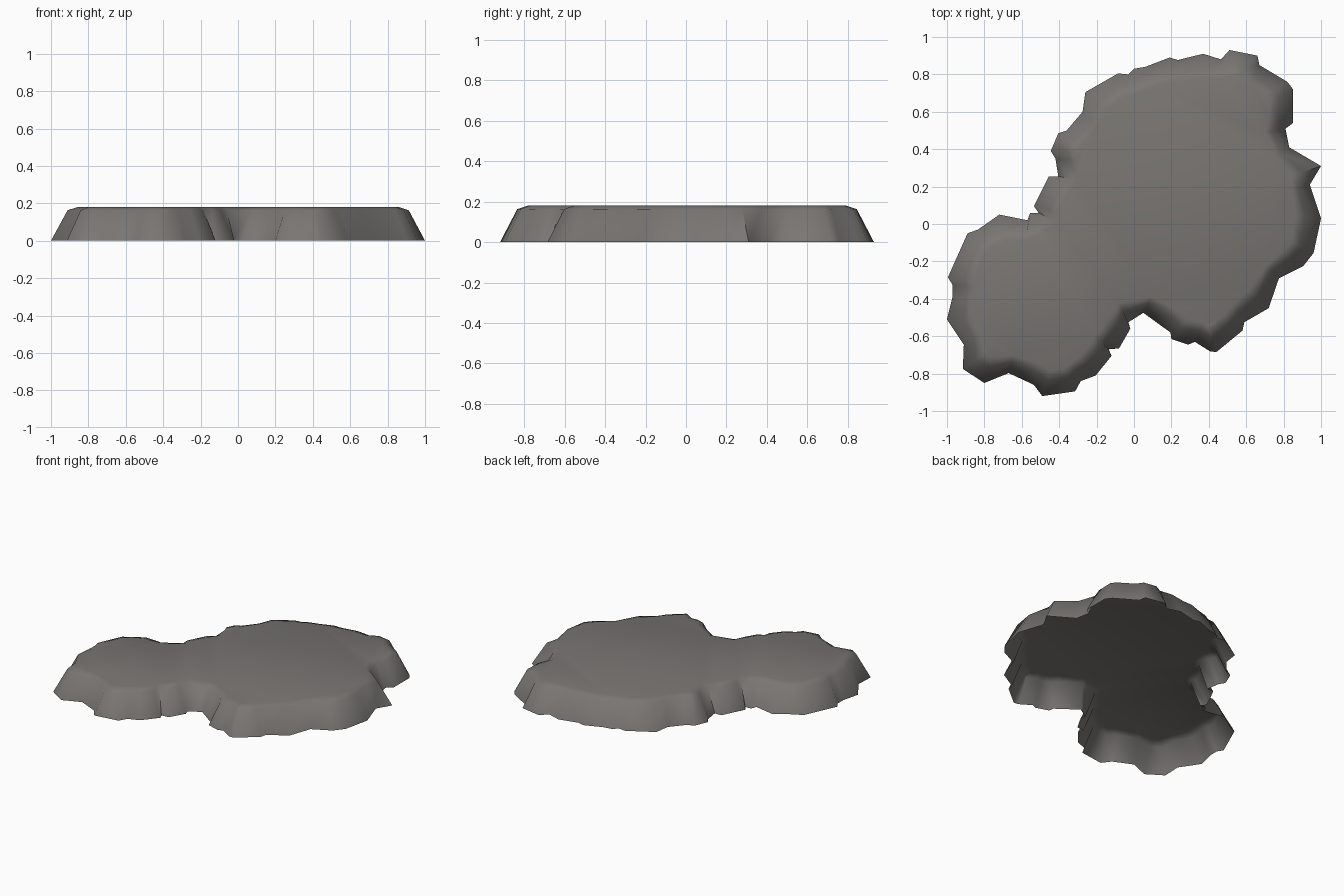
import bpy, bmesh, math
from mathutils import Vector

if "Cube" in bpy.data.objects:
    bpy.data.objects.remove(bpy.data.objects["Cube"])

# Ragged ground outline, counter-clockwise
OUTLINE = [
    (1.0, .31), (.83, .41), (.81, .51), (.85, .54), (.85, .72), (.82, .76), (.67, .85),
    (.66, .9), (.51, .93), (.465, .88), (.37, .91), (.235, .877), (.19, .89), (.06, .84),
    (0, .83), (-.03, .8), (-.085, .805), (-.26, .705), (-.275, .6), (-.36, .5),
    (-.405, .485), (-.445, .39), (-.42, .35), (-.405, .255), (-.455, .255), (-.535, .095),
    (-.51, .06), (-.555, .06), (-.57, .02), (-.72, .05), (-.835, -.03), (-.89, -.05),
    (-.995, -.285), (-.97, -.325), (-.97, -.39), (-1, -.51), (-.91, -.645), (-.915, -.775),
    (-.8, -.85), (-.67, -.797), (-.535, -.86), (-.49, -.92), (-.315, -.895), (-.285, -.84),
    (-.205, -.81), (-.12, -.705), (-.135, -.67), (-.08, -.665), (-.02, -.56), (-.03, -.525),
    (.05, -.475), (.195, -.58), (.2, -.615), (.29, -.645), (.325, -.63), (.405, -.68),
    (.44, -.685), (.58, -.57), (.59, -.525), (.72, -.45), (.775, -.29), (.905, -.225),
    (.96, -.155), (1, .03), (.94, .21)]
PTS = [Vector(p) for p in OUTLINE]
N = len(PTS)


def inset_ring(depth, blend):
    """Outline moved inward along averaged normals and slightly smoothed."""
    ring = []
    for i, p in enumerate(PTS):
        a, b = PTS[i - 1], PTS[(i + 1) % N]
        t = (PTS[(i + 2) % N] - PTS[i - 2]).normalized() + (b - a).normalized()
        t.normalize()
        ring.append(p.lerp((a + b) / 2, blend) + Vector((-t.y, t.x)) * depth)
    return ring


# Open-bottomed rock shell: sloping wall, rounded rim, flat top
bm = bmesh.new()
rings = []
for depth, z, blend in ((0, 0, 0), (.075, .163, .25), (.12, .18, .4)):
    rings.append([bm.verts.new((p.x, p.y, z)) for p in inset_ring(depth, blend)])
for lo, hi in zip(rings, rings[1:]):
    for i in range(N):
        j = (i + 1) % N
        bm.faces.new((lo[i], lo[j], hi[j], hi[i]))
top = bm.faces.new(rings[-1])
bmesh.ops.triangulate(bm, faces=[top])
for f in bm.faces:
    f.smooth = True
mesh = bpy.data.meshes.new("rock_slab")
bm.to_mesh(mesh)
bm.free()
mesh.set_sharp_from_angle(angle=math.radians(55))

mat = bpy.data.materials.new("warm grey stone")
mat.diffuse_color = (.19, .18, .17, 1)
mat.use_nodes = True
mat.node_tree.nodes["Principled BSDF"].inputs["Base Color"].default_value = mat.diffuse_color
mesh.materials.append(mat)
slab = bpy.data.objects.new("rock_slab", mesh)
bpy.context.collection.objects.link(slab)
